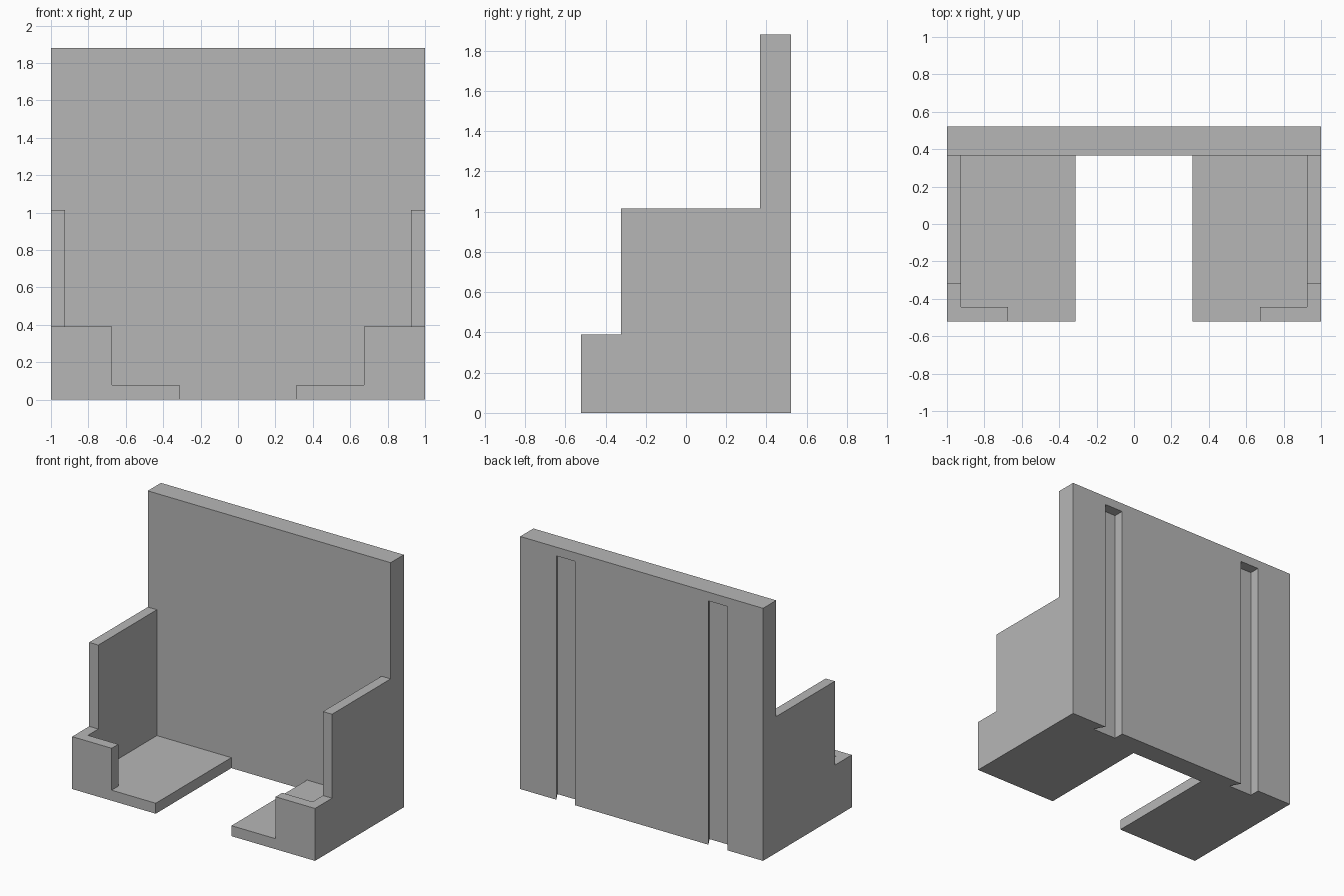
import bpy
import bmesh

cube = bpy.data.objects.get("Cube")
if cube:
    bpy.data.objects.remove(cube, do_unlink=True)

grey = bpy.data.materials.new("plain grey")
grey.use_nodes = True
colour = (0.47, 0.47, 0.47, 1)
grey.diffuse_color = colour
grey.node_tree.nodes["Principled BSDF"].inputs["Base Color"].default_value = colour

# Main dimensions
FRONT, BACK = -0.522, 0.522
WALL_Y = 0.367      # front face of the back wall
HEIGHT = 1.88
THIN = 0.078        # sheet thickness


def prism(name, outline, axis, start, end):
    """Extrude a closed 2D outline along x (outline in y, z) or z (outline in x, y)."""
    bm = bmesh.new()

    def place(a, b, c):
        return (c, a, b) if axis == "x" else (a, b, c)

    low = [bm.verts.new(place(a, b, start)) for a, b in outline]
    high = [bm.verts.new(place(a, b, end)) for a, b in outline]
    bm.faces.new(low)
    bm.faces.new(high)
    for i in range(len(outline)):
        j = (i + 1) % len(outline)
        bm.faces.new((low[i], low[j], high[j], high[i]))
    bmesh.ops.recalc_face_normals(bm, faces=bm.faces)
    mesh = bpy.data.meshes.new(name)
    bm.to_mesh(mesh)
    bm.free()
    mesh.materials.append(grey)
    obj = bpy.data.objects.new(name, mesh)
    bpy.context.collection.objects.link(obj)
    return obj


def rectangle(x0, x1, y0, y1):
    return [(x0, y0), (x1, y0), (x1, y1), (x0, y1)]


# Back wall: plan outline with two slots undercut on one side, plus a solid cap
SLOT_TOP = 1.815
plan = [(-1, WALL_Y), (1, WALL_Y), (1, BACK)]
for right_edge in (0.547, -0.706):
    left_edge = right_edge + 0.156
    plan += [(left_edge, BACK), (left_edge + 0.045, BACK - THIN),
             (right_edge, BACK - THIN), (right_edge, BACK)]
plan.append((-1, BACK))
prism("back_wall", plan, "z", 0, SLOT_TOP)
prism("back_wall_cap", rectangle(-1, 1, WALL_Y, BACK), "z", SLOT_TOP, HEIGHT)

# Stepped side walls, floor plates and front lips, one set per side
side_profile = [(FRONT, 0), (WALL_Y, 0), (WALL_Y, 1.015),
                (-0.322, 1.015), (-0.322, 0.39), (FRONT, 0.39)]
for side, s in (("left", 1), ("right", -1)):
    inner = 0.925 * s
    prism(side + "_side_wall", side_profile, "x", inner, s)
    prism(side + "_floor_plate", rectangle(0.312 * s, inner, FRONT, WALL_Y), "z", 0, THIN)
    prism(side + "_front_lip", rectangle(0.675 * s, inner, FRONT, FRONT + THIN), "z", THIN, 0.39)
